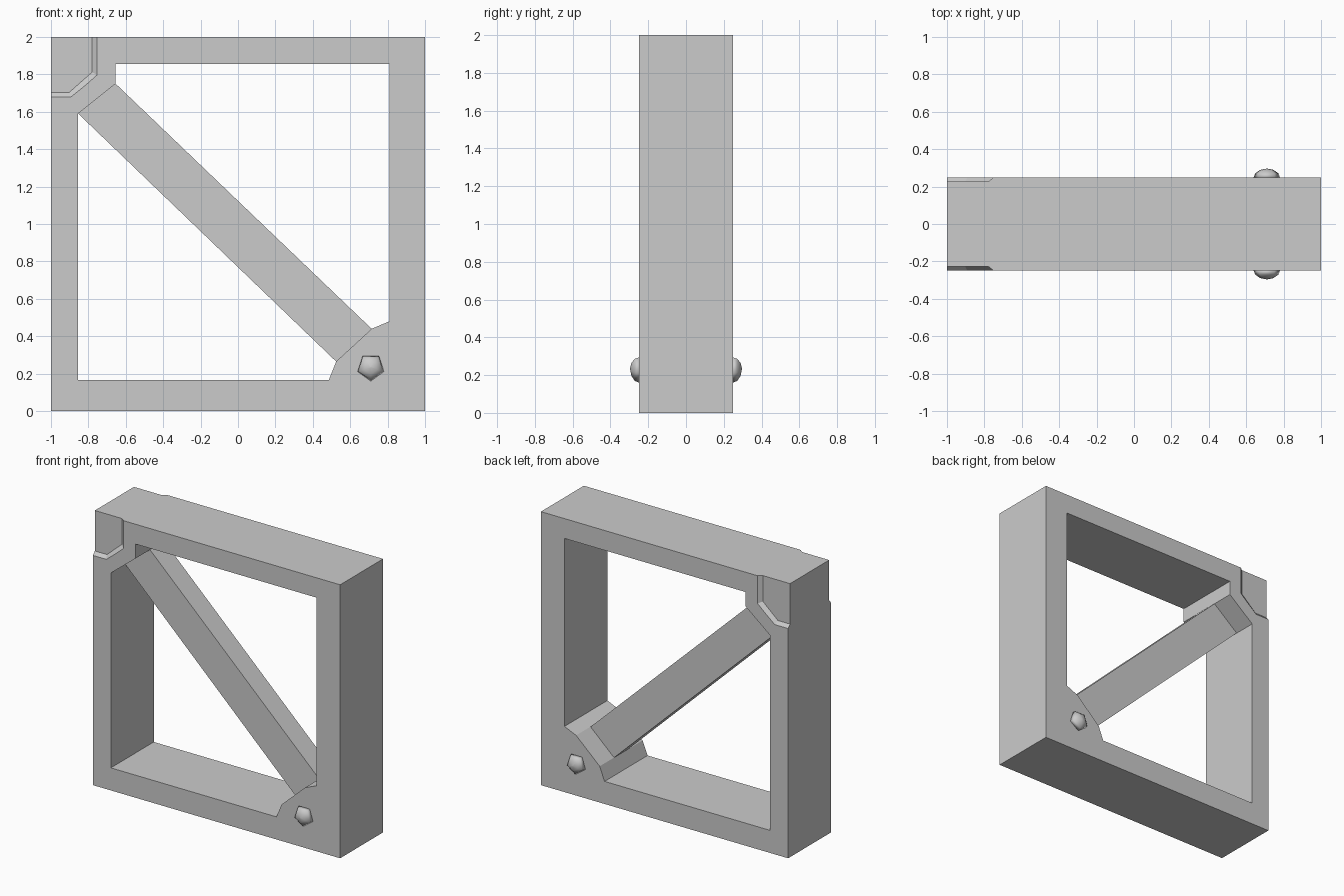
import bpy, bmesh, math
from mathutils import Vector

if "Cube" in bpy.data.objects:
    bpy.data.objects.remove(bpy.data.objects["Cube"])

D = 0.248  # half depth of the frame


def finish(name, bm):
    bmesh.ops.recalc_face_normals(bm, faces=bm.faces[:])
    mesh = bpy.data.meshes.new(name)
    bm.to_mesh(mesh)
    bm.free()
    ob = bpy.data.objects.new(name, mesh)
    bpy.context.collection.objects.link(ob)
    return ob


def slab(name, outlines, half):
    """Extrude (x, z) outlines along y; extra outlines are holes."""
    bm = bmesh.new()
    for pts in outlines:
        vs = [bm.verts.new((x, -half, z)) for x, z in pts]
        for i, v in enumerate(vs):
            bm.edges.new((v, vs[i - 1]))
    bmesh.ops.triangle_fill(bm, edges=bm.edges[:], use_beauty=True, normal=(0, -1, 0))
    ext = bmesh.ops.extrude_face_region(bm, geom=bm.faces[:])
    top = [g for g in ext["geom"] if isinstance(g, bmesh.types.BMVert)]
    bmesh.ops.translate(bm, verts=top, vec=(0, 2 * half, 0))
    return finish(name, bm)


def loft(name, rings):
    """Skin between rings of equal point count and cap both ends."""
    bm = bmesh.new()
    loops = [[bm.verts.new(p) for p in r] for r in rings]
    for a, b in zip(loops, loops[1:]):
        for i in range(len(a)):
            bm.faces.new((a[i - 1], a[i], b[i], b[i - 1]))
    bm.faces.new(loops[0])
    bm.faces.new(loops[-1])
    return finish(name, bm)


# square frame with gussets at two opposite corners
outer = [(-1, 0), (1, 0), (1, 2), (-1, 2)]
opening = [(-0.855, 0.165), (0.485, 0.165), (0.525, 0.265), (0.715, 0.44), (0.81, 0.48),
           (0.81, 1.855), (-0.655, 1.855), (-0.655, 1.75), (-0.855, 1.59)]
frame = slab("frame", [outer, opening], D)


# bevelled corner recesses on front and back
def recess_ring(y, t):
    o = [(-1.1, 2.1), (-0.753, 2.1), (-0.753, 1.797), (-0.892, 1.68), (-1.1, 1.68)]
    i = [(-1.1, 2.1), (-0.78, 2.1), (-0.78, 1.812), (-0.902, 1.704), (-1.1, 1.704)]
    return [(a[0] + (b[0] - a[0]) * t, y, a[1] + (b[1] - a[1]) * t) for a, b in zip(o, i)]


for side, s in (("front", -1), ("back", 1)):
    cutter = loft(side + "_recess_cutter",
                  [recess_ring(s * (D + 0.022), -1), recess_ring(s * (D - 0.022), 1)])
    mod = frame.modifiers.new("recess", "BOOLEAN")
    mod.operation = "DIFFERENCE"
    mod.solver = "EXACT"
    mod.object = cutter
    bpy.context.view_layer.objects.active = frame
    bpy.ops.object.modifier_apply(modifier=mod.name)
    bpy.data.objects.remove(cutter)

# thinner diagonal brace, ends slightly sunk into the gussets
e = 0.015
slab("diagonal_brace", [[(-0.855 - e, 1.59 + e), (0.525 + e, 0.265 - e),
                         (0.715 + e, 0.44 - e), (-0.655 - e, 1.75 + e)]], 0.082)

# five-sided domed bolts on both faces
for side, s in (("front", -1), ("back", 1)):
    rings = []
    for lat in (0, 30, 60, 88):
        r = 0.075 * math.cos(math.radians(lat))
        y = s * (D - 0.002 + 0.05 * math.sin(math.radians(lat)))
        rings.append([(0.71 + r * math.sin(k * math.tau / 5), y,
                       0.234 - r * math.cos(k * math.tau / 5)) for k in range(5)])
    bolt = loft(side + "_bolt", rings)
    for p in bolt.data.polygons:
        p.use_smooth = True
